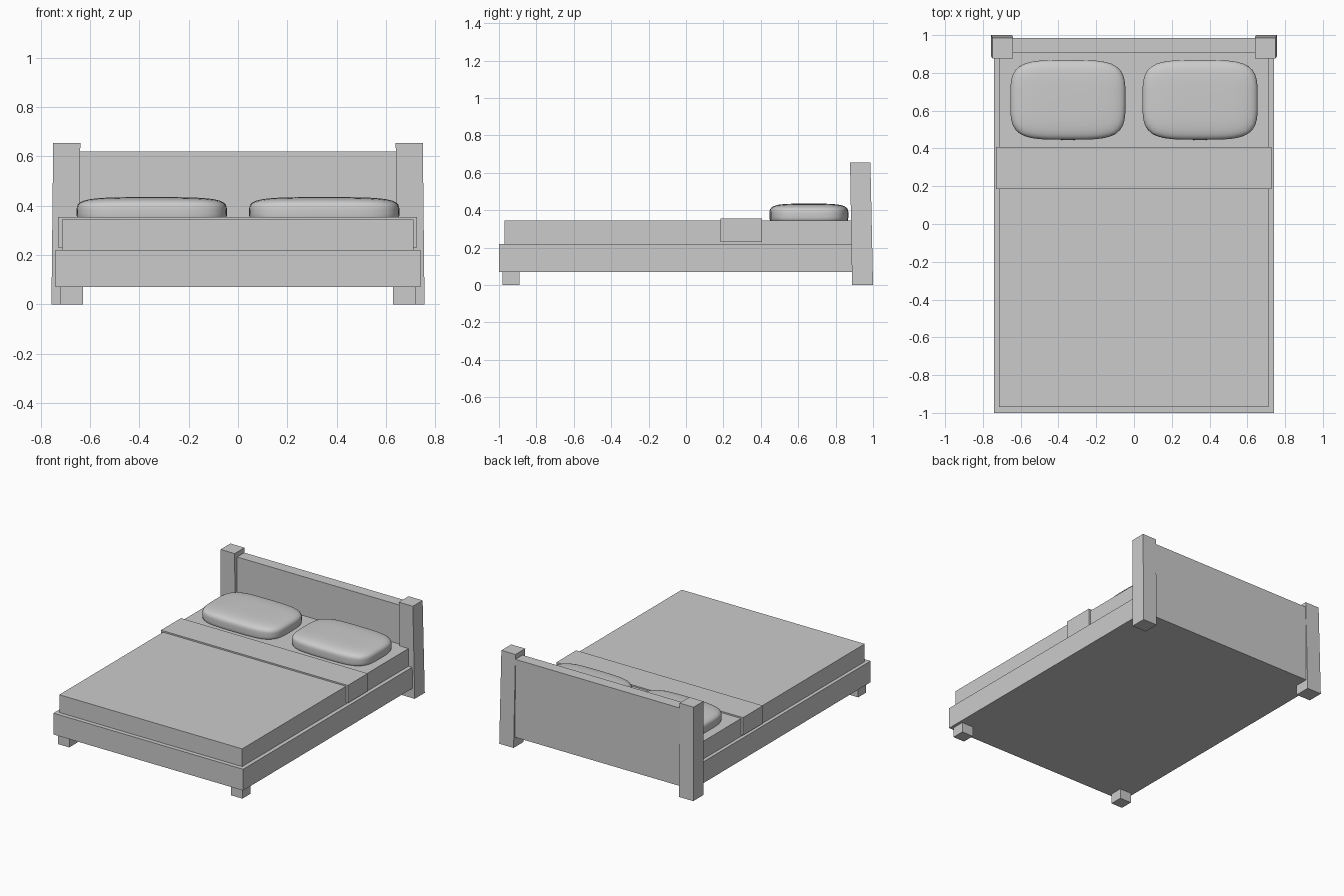
import bpy, bmesh
from mathutils import Vector

if "Cube" in bpy.data.objects:
    bpy.data.objects.remove(bpy.data.objects["Cube"])


def finish(name, bm):
    bmesh.ops.recalc_face_normals(bm, faces=bm.faces)
    me = bpy.data.meshes.new(name)
    bm.to_mesh(me)
    bm.free()
    ob = bpy.data.objects.new(name, me)
    bpy.context.collection.objects.link(ob)
    return ob


def box(name, x, y, z, top_x=None, top_y=None):
    """Box from (min, max) ranges, optionally with a shifted top."""
    bm = bmesh.new()
    bmesh.ops.create_cube(bm, size=2)
    for v in bm.verts:
        up = v.co.z > 0
        rx = top_x if up and top_x else x
        ry = top_y if up and top_y else y
        v.co = (rx[v.co.x > 0], ry[v.co.y > 0], z[up])
    return finish(name, bm)


def mirrored(side, a, b):
    return tuple(sorted((side * a, side * b)))


def pillow(name, center, half, power=4.0):
    """Subdivided cube pulled onto a rounded-box shape."""
    bm = bmesh.new()
    bmesh.ops.create_cube(bm, size=2)
    bmesh.ops.subdivide_edges(bm, edges=bm.edges[:], cuts=11, use_grid_fill=True)
    for v in bm.verts:
        p = v.co
        r = sum(abs(c) ** power for c in p) ** (1 / power)
        v.co = Vector(center) + Vector(c * h / r for c, h in zip(p, half))
    for f in bm.faces:
        f.smooth = True
    return finish(name, bm)


# Base and mattress
box("bed_frame", (-0.74, 0.74), (-1.0, 0.95), (0.07, 0.22))
box("mattress", (-0.715, 0.712), (-0.97, 0.91), (0.21, 0.345))
box("folded_blanket", (-0.73, 0.727), (0.185, 0.407), (0.23, 0.355))

# Headboard
box("headboard_panel", (-0.66, 0.66), (0.905, 0.985), (0.07, 0.62))

for side, label in ((-1, "left"), (1, "right")):
    # Slightly leaning headboard posts
    box("headboard_post_" + label, mirrored(side, 0.645, 0.757), (0.888, 1.0),
        (0.0, 0.655), mirrored(side, 0.64, 0.75), (0.877, 0.986))
    # Front feet
    box("front_foot_" + label, mirrored(side, 0.63, 0.72), (-0.98, -0.89), (0.0, 0.08))
    # Pillows
    pillow("pillow_" + label, (side * 0.35, 0.657, 0.375), (0.305, 0.211, 0.06))
